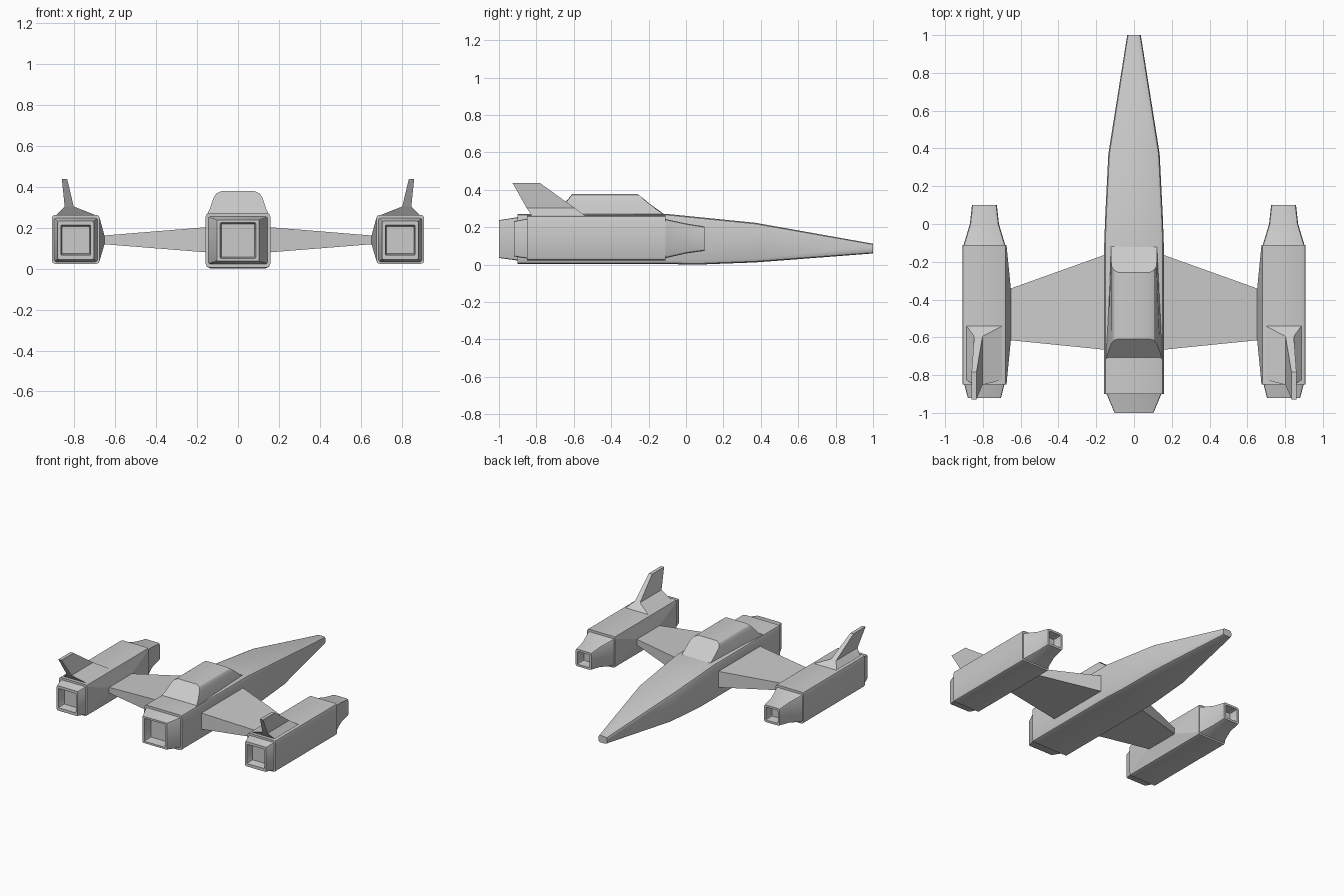
import bpy, bmesh
from math import sin, cos, pi, radians


def loft(name, rings, mirror=False, smooth=True):
    """Skin a row of equal-length point rings and cap both ends."""
    bm = bmesh.new()
    vs = [[bm.verts.new(p) for p in ring] for ring in rings]
    n = len(vs[0])
    for a, b in zip(vs, vs[1:]):
        for i in range(n):
            j = (i + 1) % n
            bm.faces.new((a[i], a[j], b[j], b[i]))
    bm.faces.new(vs[0][::-1])
    bm.faces.new(vs[-1])
    bmesh.ops.recalc_face_normals(bm, faces=bm.faces[:])
    me = bpy.data.meshes.new(name)
    bm.to_mesh(me)
    bm.free()
    ob = bpy.data.objects.new(name, me)
    bpy.context.collection.objects.link(ob)
    if mirror:
        m = ob.modifiers.new("mirror", 'MIRROR')
        m.use_mirror_merge = False
    if smooth:
        bpy.ops.object.select_all(action='DESELECT')
        ob.select_set(True)
        bpy.context.view_layer.objects.active = ob
        bpy.ops.object.shade_smooth_by_angle(angle=radians(25))
    return ob


def box_ring(y, cx, hw, z0, z1, r):
    """Rounded rectangle across the hull at station y."""
    cz, hh = (z0 + z1) / 2, (z1 - z0) / 2
    pts = []
    for k, (sx, sz) in enumerate([(1, 1), (-1, 1), (-1, -1), (1, -1)]):
        for s in range(3):
            a = k * pi / 2 + s * pi / 4
            pts.append((cx + sx * (hw - r) + r * cos(a), y,
                        cz + sz * (hh - r) + r * sin(a)))
    return pts


def rect_x(x, y0, y1, z0, z1):
    return [(x, y0, z0), (x, y1, z0), (x, y1, z1), (x, y0, z1)]


def rect_z(z, x0, x1, y0, y1):
    return [(x0, y0, z), (x1, y0, z), (x1, y1, z), (x0, y1, z)]


# Fuselage with recessed exhaust at the rear and long tapered nose
fuselage = [(-0.93, 0.080, 0.057, 0.217, 0.004),
            (-1.00, 0.087, 0.050, 0.224, 0.004),
            (-1.00, 0.103, 0.036, 0.238, 0.006),
            (-0.90, 0.145, 0.022, 0.254, 0.010),
            (-0.90, 0.158, 0.004, 0.272, 0.020),
            (-0.11, 0.158, 0.004, 0.272, 0.020),
            (0.05, 0.152, 0.000, 0.256, 0.020),
            (0.37, 0.136, 0.012, 0.224, 0.020),
            (1.00, 0.036, 0.060, 0.112, 0.015)]
loft("fuselage", [box_ring(y, 0, w, a, b, r) for y, w, a, b, r in fuselage])

# Canopy: half section (x, z) with front and rear y for each level
half = [(0.152, 0.262, -0.105, -0.722), (0.138, 0.290, -0.15, -0.68),
        (0.120, 0.345, -0.222, -0.632), (0.105, 0.367, -0.245, -0.615),
        (0.080, 0.378, -0.258, -0.608)]
full = [(x, z, f, b) for x, z, f, b in half] + \
       [(-x, z, f, b) for x, z, f, b in reversed(half)]
loft("canopy", [[(x, b, z) for x, z, f, b in full],
                [(x * (0.8 if z < 0.28 else 0.88 if z < 0.3 else 1), f, z)
                 for x, z, f, b in full]])

# Wings
loft("wing", [rect_x(0.14, -0.667, -0.158, 0.078, 0.203),
              rect_x(0.657, -0.615, -0.343, 0.119, 0.161)], True, False)

# Engine pods: recessed exhaust, body, stepped intake
C = 0.792
pod = [(-0.86, 0.066, 0.073, 0.205, 0.004),
       (-0.92, 0.073, 0.066, 0.212, 0.004),
       (-0.92, 0.088, 0.044, 0.232, 0.008),
       (-0.85, 0.106, 0.033, 0.246, 0.010),
       (-0.85, 0.117, 0.023, 0.262, 0.016),
       (-0.11, 0.117, 0.023, 0.262, 0.016),
       (-0.11, 0.110, 0.035, 0.244, 0.014),
       (0.00, 0.077, 0.060, 0.220, 0.014),
       (0.10, 0.066, 0.074, 0.204, 0.014),
       (0.10, 0.050, 0.090, 0.188, 0.008),
       (0.03, 0.046, 0.094, 0.184, 0.008)]
loft("engine_pod", [box_ring(y, C, w, a, b, r) for y, w, a, b, r in pod], True)

# Fairing between pod and wing tip
loft("wing_tip_fairing", [rect_x(0.69, -0.849, -0.111, 0.035, 0.250),
                          rect_x(0.675, -0.849, -0.111, 0.039, 0.246),
                          rect_x(0.652, -0.615, -0.343, 0.119, 0.161)],
     True, False)

# Tail fins with flared base, leaning outward
loft("tail_fin", [rect_z(0.250, 0.698, 0.886, -0.825, -0.54),
                  rect_z(0.262, 0.698, 0.886, -0.825, -0.54),
                  rect_z(0.303, 0.802, 0.846, -0.852, -0.595),
                  rect_z(0.438, 0.834, 0.860, -0.928, -0.783)], True, False)
